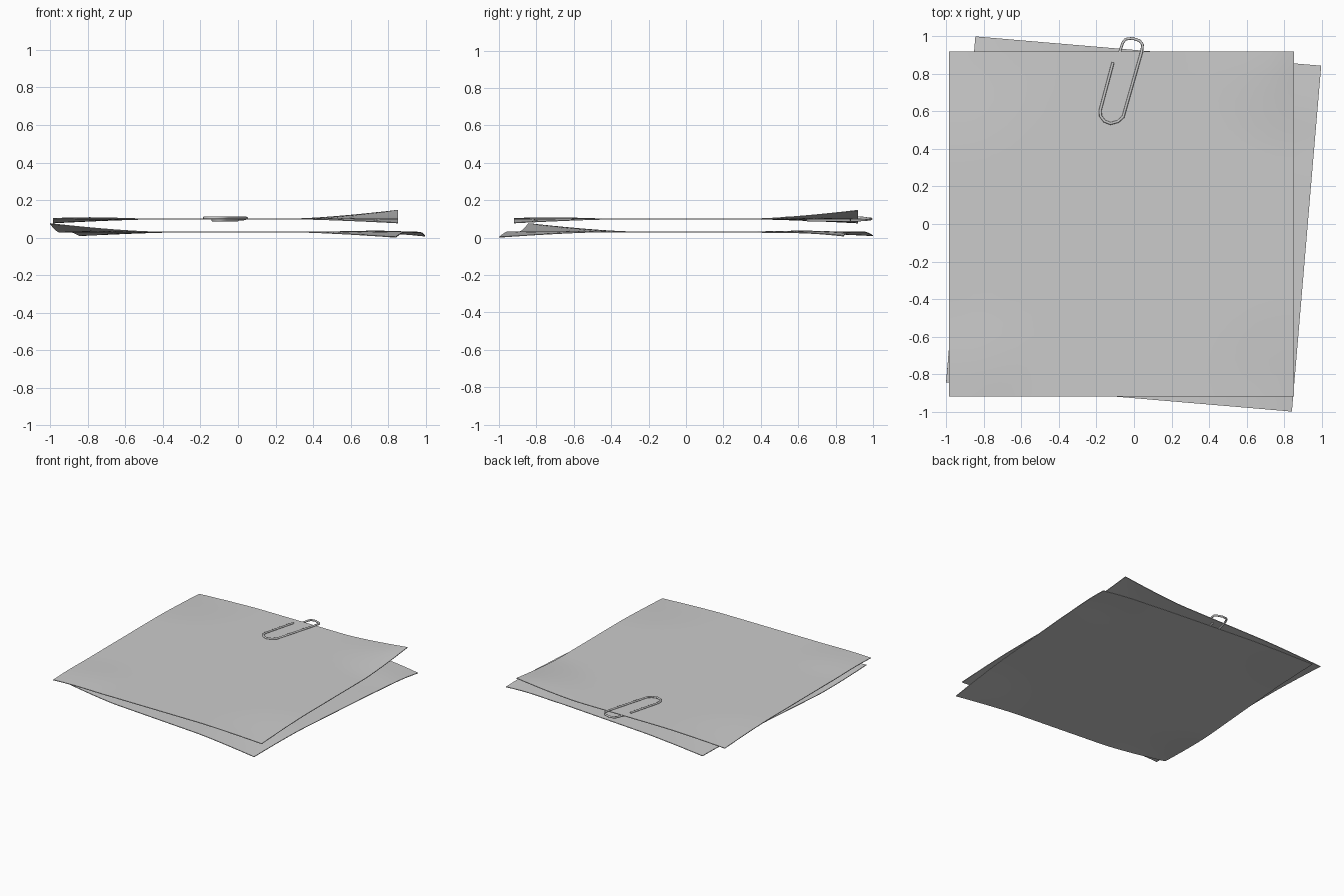
import bpy, bmesh, math
from mathutils import Vector

if "Cube" in bpy.data.objects:
    bpy.data.objects.remove(bpy.data.objects["Cube"])

THICK = 0.005


def sheet(name, half, centre, angle, corners, bump):
    """Thin paper square; corners = (sx, sy, lift), bump = (sx, sy, height)."""
    bm = bmesh.new()
    bmesh.ops.create_grid(bm, x_segments=28, y_segments=28, size=1)
    for v in bm.verts:
        x, y = v.co.x * half, v.co.y * half
        z = 0.0
        for sx, sy, lift in corners:
            d = math.hypot(x - sx * half, y - sy * half)
            z += lift * max(0, 1 - d / 0.55) ** 1.4
        d = math.hypot(x - bump[0] * half * 0.82, y - bump[1] * half * 0.82)
        z += bump[2] * max(0, 1 - (d / 0.35) ** 2) ** 2
        v.co = (x, y, z)
    mesh = bpy.data.meshes.new(name)
    bm.to_mesh(mesh)
    bm.free()
    ob = bpy.data.objects.new(name, mesh)
    bpy.context.collection.objects.link(ob)
    ob.location = centre
    ob.rotation_euler.z = math.radians(angle)
    solid = ob.modifiers.new("thickness", 'SOLIDIFY')
    solid.thickness = THICK
    solid.offset = 0
    bpy.ops.object.select_all(action='DESELECT')
    ob.select_set(True)
    bpy.context.view_layer.objects.active = ob
    bpy.ops.object.modifier_apply(modifier=solid.name)
    bpy.ops.object.shade_smooth_by_angle(angle=math.radians(30))
    return ob


# Lower sheet, turned slightly, with one corner curling up
sheet("lower_sheet", 0.924, (-0.002, 0, 0.031), -4.84,
      [(-1, -1, 0.044), (1, 1, -0.026), (1, -1, -0.0285), (-1, 1, -0.02)],
      (1, 1, 0.013))

# Upper sheet, square to the axes
sheet("upper_sheet", 0.919, (-0.067, 0, 0.10), 0,
      [(1, 1, 0.046), (1, -1, -0.021), (-1, 1, -0.021), (-1, -1, -0.006)],
      (-1, -1, 0.009))

# Paper clip: long loop over the upper sheet, short loop beneath it
TOP, MID, LOW = 0.106, 0.100, 0.094
path = [(-0.112, 0.86, TOP), (-0.180, 0.605, TOP), (-0.178, 0.575, TOP),
        (-0.158, 0.548, TOP), (-0.125, 0.535, TOP), (-0.085, 0.546, TOP),
        (-0.058, 0.570, TOP), (0.040, 0.915, TOP), (0.046, 0.955, 0.104),
        (0.030, 0.976, MID), (-0.010, 0.989, MID), (-0.045, 0.984, MID),
        (-0.060, 0.965, 0.097), (-0.075, 0.920, LOW),
        (-0.135, 0.695, LOW), (-0.125, 0.662, LOW), (-0.095, 0.650, LOW),
        (-0.066, 0.668, LOW), (-0.004, 0.88, LOW)]
curve = bpy.data.curves.new("paper_clip", 'CURVE')
curve.dimensions = '3D'
curve.bevel_depth = 0.0075
curve.bevel_resolution = 2
curve.use_fill_caps = True
spline = curve.splines.new('POLY')
spline.points.add(len(path) - 1)
for p, co in zip(spline.points, path):
    p.co = (*co, 1)
    p.radius = 1
    
clip = bpy.data.objects.new("paper_clip", curve)
bpy.context.collection.objects.link(clip)
bpy.ops.object.select_all(action='DESELECT')
clip.select_set(True)
bpy.context.view_layer.objects.active = clip
bpy.ops.object.convert(target='MESH')
bpy.ops.object.shade_smooth_by_angle(angle=math.radians(50))
